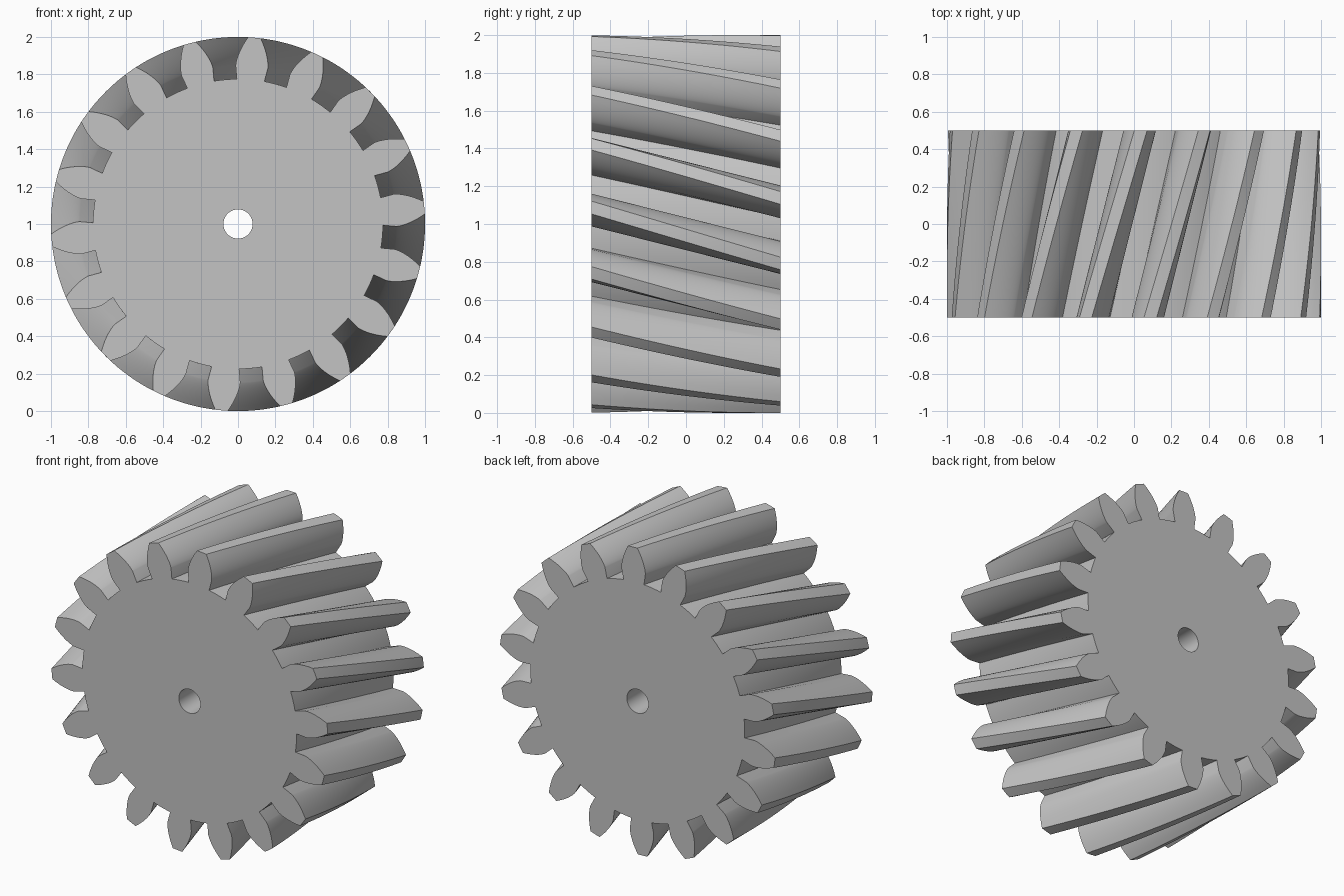
import bpy
import bmesh
from math import sin, cos, tan, acos, asin, radians, pi

cube = bpy.data.objects.get("Cube")
if cube:
    bpy.data.objects.remove(cube, do_unlink=True)

# Gear proportions
TEETH = 18
MODULE = 0.1
PITCH_R = MODULE * TEETH / 2
TIP_R = PITCH_R + MODULE
ROOT_R = PITCH_R - 1.25 * MODULE
PRESSURE = radians(20)
BASE_R = PITCH_R * cos(PRESSURE)
BORE_R = 0.078
WIDTH = 1.0
TWIST = WIDTH * tan(radians(15)) / PITCH_R
START = radians(5)
STEP = 2 * pi / TEETH
SLICES = 24


def involute(r):
    a = acos(min(1, BASE_R / r))
    return tan(a) - a


def half_angle(r):
    """Half the angular thickness of a tooth at radius r."""
    return STEP / 4 + involute(PITCH_R) - involute(r)


def tooth_profile():
    """One tooth and the gap after it, as (radius, angle) pairs."""
    gap_half = BASE_R * sin(STEP / 2 - half_angle(BASE_R))
    root_half = STEP / 2 - asin(gap_half / ROOT_R)
    flank = [(ROOT_R, root_half)]
    for i in range(9):
        r = BASE_R + (TIP_R - BASE_R) * (i / 8) ** 1.5
        flank.append((r, half_angle(r)))
    points = [(r, -a) for r, a in flank] + [(TIP_R, 0)] + flank[::-1]
    gap = STEP - 2 * root_half
    points += [(ROOT_R, root_half + gap * i / 5) for i in range(1, 5)]
    return points


def add_tube(bm, outline, twist, slices):
    """Sweep a polar outline along y; return the edges of both end loops."""
    rings = []
    for s in range(slices + 1):
        t = s / slices
        rings.append([bm.verts.new((r * cos(a - twist * t),
                                    WIDTH * (t - 0.5),
                                    1 + r * sin(a - twist * t)))
                      for r, a in outline])
    n = len(outline)
    for low, high in zip(rings, rings[1:]):
        for i in range(n):
            j = (i + 1) % n
            bm.faces.new((low[i], low[j], high[j], high[i]))
    return [[bm.edges.get((ring[i], ring[(i + 1) % n])) for i in range(n)]
            for ring in (rings[0], rings[-1])]


# Toothed rim, bore and the two flat ends
bm = bmesh.new()
tooth = tooth_profile()
rim = [(r, START + k * STEP + a) for k in range(TEETH) for r, a in tooth]
bore = [(BORE_R, 2 * pi * i / 48) for i in range(48)]
rim_ends = add_tube(bm, rim, TWIST, SLICES)
bore_ends = add_tube(bm, bore, 0, 1)
for rim_loop, bore_loop, side in zip(rim_ends, bore_ends, (-1, 1)):
    bmesh.ops.triangle_fill(bm, edges=rim_loop + bore_loop,
                            use_beauty=True, normal=(0, side, 0))
bmesh.ops.recalc_face_normals(bm, faces=bm.faces)

mesh = bpy.data.meshes.new("helical_gear")
bm.to_mesh(mesh)
bm.free()
gear = bpy.data.objects.new("helical_gear", mesh)
bpy.context.collection.objects.link(gear)

# Plain grey metal
grey = bpy.data.materials.new("light_grey")
grey.use_nodes = True
colour = (0.55, 0.55, 0.55, 1)
grey.diffuse_color = colour
grey.node_tree.nodes["Principled BSDF"].inputs["Base Color"].default_value = colour
mesh.materials.append(grey)

# Smooth flanks with crisp tooth edges
bpy.ops.object.select_all(action="DESELECT")
gear.select_set(True)
bpy.context.view_layer.objects.active = gear
bpy.ops.object.shade_smooth_by_angle(angle=radians(30))
